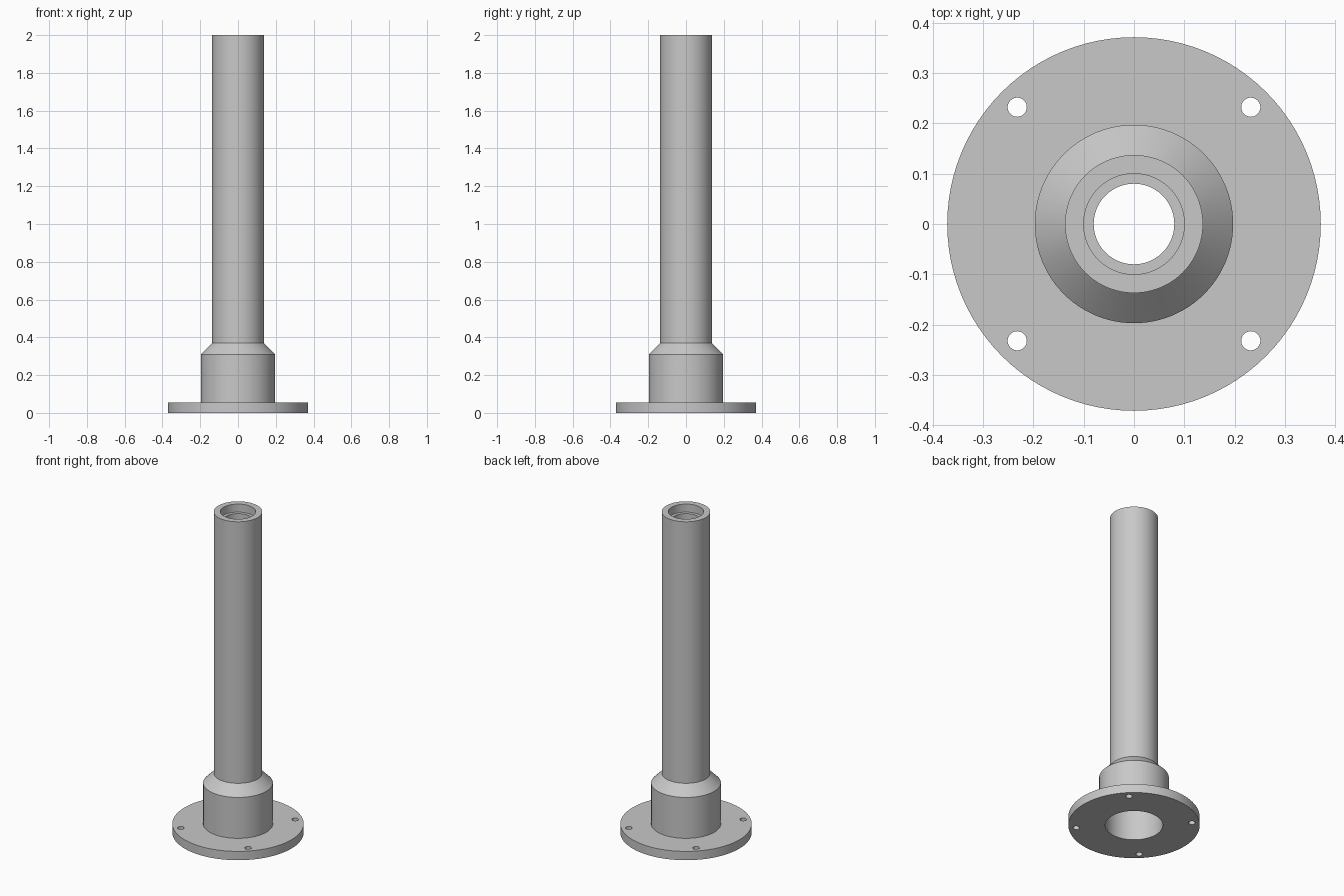
import bpy, bmesh, math
from mathutils import Matrix

cube = bpy.data.objects.get("Cube")
if cube:
    bpy.data.objects.remove(cube)

SEGMENTS = 96
FLANGE_R, FLANGE_TOP = 0.371, 0.055
COLLAR_R, COLLAR_TOP = 0.197, 0.31
TUBE_R, TUBE_BASE, TUBE_TOP = 0.137, 0.37, 2.0
BORE_R, SEAT_R, SEAT_DEPTH = 0.08, 0.1, 0.05
SOCKET_R = 0.163
HOLE_R, HOLE_OFFSET = 0.019, 0.232

# Single grey metal
metal = bpy.data.materials.new("grey metal")
metal.use_nodes = True
grey = (0.58, 0.58, 0.58, 1)
metal.diffuse_color = grey
metal.node_tree.nodes["Principled BSDF"].inputs["Base Color"].default_value = grey


def make_object(name, bm):
    bmesh.ops.recalc_face_normals(bm, faces=bm.faces)
    mesh = bpy.data.meshes.new(name)
    bm.to_mesh(mesh)
    bm.free()
    mesh.materials.append(metal)
    obj = bpy.data.objects.new(name, mesh)
    bpy.context.collection.objects.link(obj)
    return obj


def lathe(name, profile):
    """Revolve a closed (radius, height) outline about the z axis."""
    bm = bmesh.new()
    verts = [bm.verts.new((r, 0, z)) for r, z in profile]
    edges = [bm.edges.new((v, verts[i - 1])) for i, v in enumerate(verts)]
    bmesh.ops.spin(bm, geom=verts + edges, cent=(0, 0, 0), axis=(0, 0, 1),
                   angle=math.tau, steps=SEGMENTS, use_merge=True)
    bmesh.ops.remove_doubles(bm, verts=bm.verts, dist=1e-5)
    return make_object(name, bm)


# Flange, chamfered collar and hollow tube, outside then inside
body = lathe("flanged_tube", [
    (SOCKET_R, 0), (FLANGE_R, 0), (FLANGE_R, FLANGE_TOP),
    (COLLAR_R, FLANGE_TOP), (COLLAR_R, COLLAR_TOP),
    (TUBE_R, TUBE_BASE), (TUBE_R, TUBE_TOP),
    (SEAT_R, TUBE_TOP), (SEAT_R, TUBE_TOP - SEAT_DEPTH),
    (BORE_R, TUBE_TOP - SEAT_DEPTH), (BORE_R, TUBE_BASE),
    (SOCKET_R, COLLAR_TOP - 0.02),
])

# Four bolt holes through the flange
bm = bmesh.new()
for sx in (-1, 1):
    for sy in (-1, 1):
        place = Matrix.Translation((sx * HOLE_OFFSET, sy * HOLE_OFFSET, FLANGE_TOP / 2))
        bmesh.ops.create_cone(bm, cap_ends=True, segments=32, radius1=HOLE_R,
                              radius2=HOLE_R, depth=FLANGE_TOP * 2, matrix=place)
cutter = make_object("bolt_hole_cutter", bm)
cutter.hide_render = True

cut = body.modifiers.new("bolt_holes", 'BOOLEAN')
cut.operation = 'DIFFERENCE'
cut.solver = 'EXACT'
cut.object = cutter

# Bake the holes, then smooth the round walls
for other in bpy.context.selected_objects:
    other.select_set(False)
bpy.context.view_layer.objects.active = body
body.select_set(True)
bpy.ops.object.modifier_apply(modifier=cut.name)
bpy.data.objects.remove(cutter)
bpy.ops.object.shade_smooth_by_angle(angle=math.radians(30))
